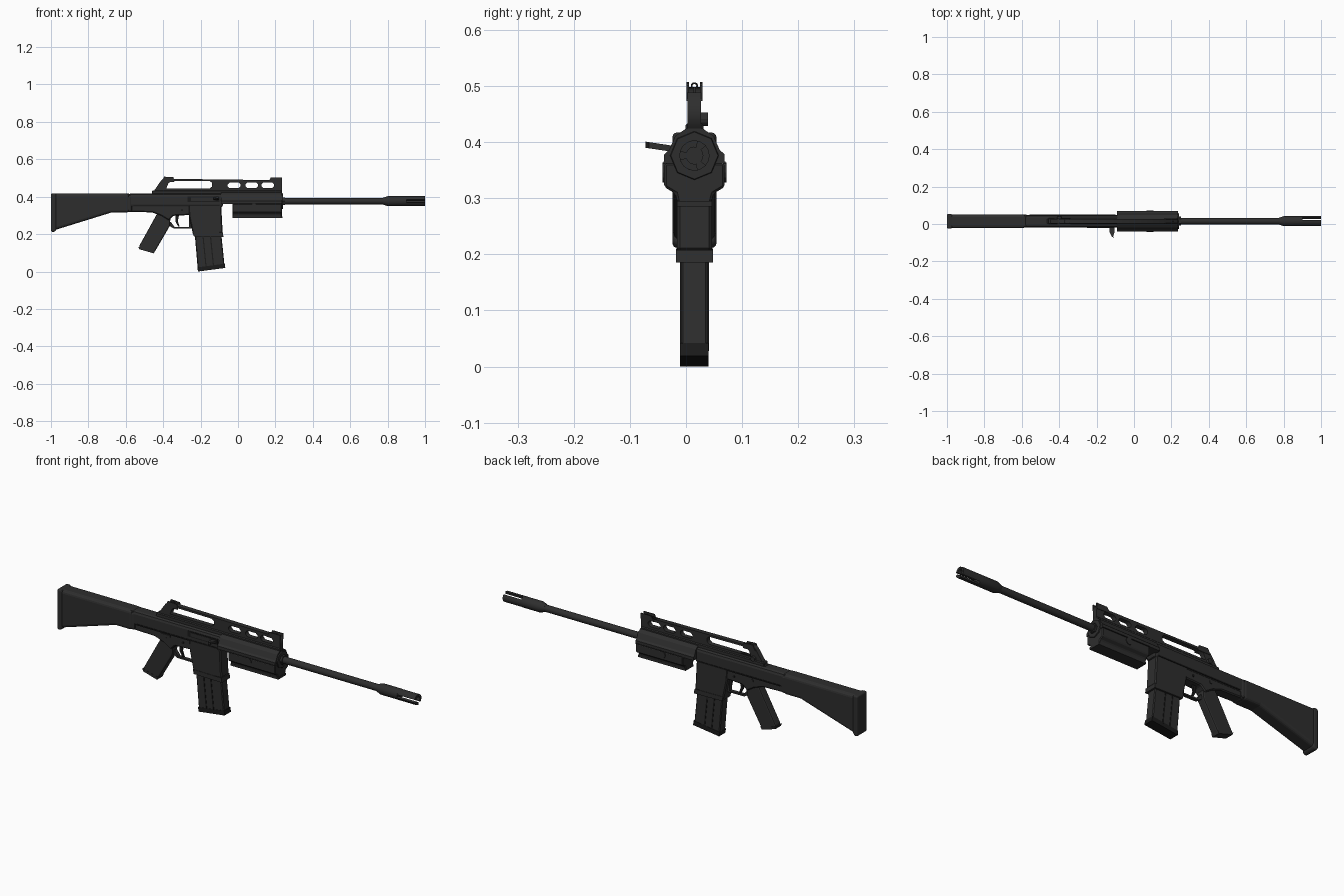
import bpy, bmesh, math
from mathutils import Vector

if "Cube" in bpy.data.objects:
    bpy.data.objects.remove(bpy.data.objects["Cube"])

CY = 0.015          # centre plane of the long body
AX = 0.378          # bore height


def material(name, v):
    m = bpy.data.materials.new(name)
    m.diffuse_color = (v, v, v, 1)
    m.use_nodes = True
    m.node_tree.nodes["Principled BSDF"].inputs["Base Color"].default_value = m.diffuse_color
    return m


GREY = material("dark grey", 0.027)
BLACK = material("near black", 0.011)


def finish(name, bm, mat, bevel=0, seg=1, smooth=False):
    bmesh.ops.recalc_face_normals(bm, faces=bm.faces)
    me = bpy.data.meshes.new(name)
    bm.to_mesh(me)
    bm.free()
    ob = bpy.data.objects.new(name, me)
    bpy.context.collection.objects.link(ob)
    me.materials.append(mat)
    if bevel:
        b = ob.modifiers.new("edge", 'BEVEL')
        b.width, b.segments, b.limit_method = bevel, seg, 'ANGLE'
        b.angle_limit = math.radians(35)
    if smooth:
        bpy.ops.object.select_all(action='DESELECT')
        ob.select_set(True)
        bpy.context.view_layer.objects.active = ob
        bpy.ops.object.shade_smooth_by_angle(angle=math.radians(35))
    return ob


def loft(name, a, b, mat=GREY, **kw):
    """Solid between two matching outlines."""
    bm = bmesh.new()
    va, vb = [bm.verts.new(p) for p in a], [bm.verts.new(p) for p in b]
    bm.faces.new(va)
    bm.faces.new(vb)
    for i in range(len(va)):
        j = (i + 1) % len(va)
        bm.faces.new((va[i], va[j], vb[j], vb[i]))
    return finish(name, bm, mat, **kw)


def side(name, pts, half, y=CY, mat=GREY, **kw):
    """Side profile in x, z given a thickness across y."""
    return loft(name, [(x, y - half, z) for x, z in pts],
                [(x, y + half, z) for x, z in pts], mat, **kw)


def along(name, pts, x0, x1, mat=GREY, **kw):
    """Cross-section in y, z swept along x."""
    return loft(name, [(x0, y, z) for y, z in pts],
                [(x1, y, z) for y, z in pts], mat, **kw)


def box(name, x0, x1, z0, z1, half, y=CY, mat=GREY, **kw):
    return side(name, [(x0, z0), (x1, z0), (x1, z1), (x0, z1)], half, y, mat, **kw)


def lathe(name, rings, n=16, y=CY, z=AX, mat=GREY):
    """Rings of (x, radius) turned around the bore line."""
    bm = bmesh.new()
    loops = [[bm.verts.new((x, y + r * math.cos(2 * math.pi * i / n),
                            z + r * math.sin(2 * math.pi * i / n)))
              for i in range(n)] for x, r in rings]
    bm.faces.new(loops[0])
    bm.faces.new(loops[-1])
    for a, b in zip(loops, loops[1:]):
        for i in range(n):
            j = (i + 1) % n
            bm.faces.new((a[i], a[j], b[j], b[i]))
    return finish(name, bm, mat, smooth=True)


def button(name, x, z, y, r, depth, mat=GREY, n=12):
    pts = [(x + r * math.cos(2 * math.pi * i / n), z + r * math.sin(2 * math.pi * i / n))
           for i in range(n)]
    return side(name, pts, depth, y, mat)


def mirrored(half):
    return [(CY + y, z) for y, z in half] + [(CY - y, z) for y, z in reversed(half)]


# Barrel and flash hider with three prongs
lathe("barrel", [(0.2, 0.017), (0.8, 0.017)])
lathe("barrel_collar", [(0.2, 0.024), (0.25, 0.024)], n=6)
lathe("flash_hider", [(0.775, 0.018), (0.80, 0.027), (0.90, 0.027)])
for k in range(3):
    mid = math.radians(120 * k)
    arc = [mid + math.radians(a) for a in (-43, -21, 0, 21, 43)]
    ring = [(0.027, a) for a in arc] + [(0.015, a) for a in reversed(arc)]
    along("hider_prong", [(CY + r * math.cos(a), AX + r * math.sin(a)) for r, a in ring],
          0.895, 1.0, smooth=True)

# Handguard halves and front cap
along("upper_handguard", mirrored([(.015, .426), (.034, .413), (.045, .388), (.054, .38),
                                   (.054, .364)]), -0.09, 0.235)
along("lower_handguard", mirrored([(.052, .365), (.054, .36), (.054, .322), (.034, .31),
                                   (.029, .289)]), -0.03, 0.235, bevel=0.004)
lathe("handguard_cap", [(0.225, 0.046), (0.24, 0.042)], n=8)
box("handguard_skirt", -0.03, 0.238, 0.287, 0.297, 0.031)
for s in (-1, 1):
    button("handguard_latch", 0.085, 0.348, CY + s * 0.054, 0.018, 0.003)
    box("handguard_rib", -0.03, 0.235, 0.363, 0.367, 0.0015, CY + s * 0.054, BLACK)

# Receiver upper and lower
side("upper_receiver", [(-.59, .345), (-.08, .345), (-.08, .418), (-.59, .418)], 0.033,
     bevel=0.014, seg=2)
side("lower_receiver", [(-.60, .322), (-.46, .318), (-.41, .30), (-.37, .275), (-.345, .30),
                        (-.24, .305), (-.09, .31), (-.09, .362), (-.60, .362)], 0.028,
     bevel=0.005)
for s in (-1, 1):
    box("receiver_slot", -.56, -.10, 0.352, 0.358, 0.002, CY + s * 0.033, BLACK)
    button("pivot_pin", -.40, .335, CY + s * 0.029, 0.009, 0.002)
    button("trigger_pin", -.30, .33, CY + s * 0.029, 0.006, 0.002, BLACK)
box("ejection_port", -.27, -.10, .373, .402, 0.003, CY - 0.032, BLACK)
box("bolt_cover", -.25, -.12, .378, .397, 0.003, CY - 0.034)
box("selector_lever", -.42, -.37, .338, .348, 0.003, CY - 0.030)

# Charging handle hook
hook = [(-.105, -.015), (-.105, -.045), (-.112, -.066), (-.105, -.072),
        (-.118, -.070), (-.13, -.045), (-.13, -.015)]
loft("charging_handle", [(x, y, .384 - (y + .02) * .15) for x, y in hook],
     [(x, y, .395 - (y + .02) * .15) for x, y in hook])

# Carrying handle with cut-out windows
def rounded(x0, x1, z0, z1, c):
    return [(x0 + c, z0), (x1 - c, z0), (x1, z0 + c), (x1, z1 - c),
            (x1 - c, z1), (x0 + c, z1), (x0, z1 - c), (x0, z0 + c)]


outlines = [[(-.475, .41), (-.455, .425), (-.41, .49), (-.40, .50), (-.33, .497),
             (.235, .490), (.235, .415)],
            [(-.383, .447), (-.15, .447), (-.138, .457), (-.138, .476), (-.15, .485),
             (-.35, .487), (-.372, .475)]]
outlines += [rounded(x, x + .068, .448, .478, .01) for x in (-.055, .04, .125)]
cu = bpy.data.curves.new("carry_handle", 'CURVE')
cu.dimensions, cu.fill_mode, cu.extrude = '2D', 'BOTH', 0.012
for o in outlines:
    sp = cu.splines.new('POLY')
    sp.points.add(len(o) - 1)
    for p, (x, z) in zip(sp.points, o):
        p.co = (x, z, 0, 1)
    sp.use_cyclic_u = True
tmp = bpy.data.objects.new("handle_outline", cu)
bpy.context.collection.objects.link(tmp)
me = bpy.data.meshes.new_from_object(tmp.evaluated_get(bpy.context.evaluated_depsgraph_get()))
bpy.data.objects.remove(tmp)
handle = bpy.data.objects.new("carry_handle", me)
bpy.context.collection.objects.link(handle)
handle.rotation_euler.x = math.pi / 2
handle.location.y = CY
me.materials.clear()
me.materials.append(GREY)
box("handle_base", -.46, .235, .41, .436, 0.016, bevel=0.004)

# Sights: paired ears, ring and post, adjustment knob
for s in (-1, 1):
    side("rear_sight_ear", [(-.41, .48), (-.34, .48), (-.345, .506), (-.395, .509)],
         0.002, CY + s * 0.012)
    side("front_sight_ear", [(.16, .478), (.235, .475), (.235, .504), (.175, .504)],
         0.002, CY + s * 0.012)
bpy.ops.mesh.primitive_torus_add(location=(-.37, CY, .502), rotation=(0, math.pi / 2, 0),
                                 major_radius=.005, minor_radius=.0016,
                                 major_segments=12, minor_segments=6)
ring = bpy.context.object
ring.name = "rear_sight_ring"
ring.data.materials.append(GREY)
box("front_sight_post", .205, .211, .48, .500, 0.0015)
button("sight_knob", -.40, .443, CY + 0.018, 0.012, 0.006)

# Stock with comb and butt plate
side("stock", [(-.985, .222), (-.675, .318), (-.58, .318), (-.58, .417), (-.985, .417)],
     0.037, bevel=0.014, seg=3)
box("stock_comb", -.99, -.575, .398, .418, 0.030, bevel=0.008, seg=2)
box("stock_ferrule", -.60, -.565, .32, .413, 0.035, bevel=0.012, seg=2)
side("butt_plate", [(-1, .216), (-.985, .212), (-.972, .222), (-.972, .419), (-1, .419)],
     0.039, bevel=0.012, seg=3)

# Pistol grip
side("pistol_grip", [(-.425, .325), (-.53, .135), (-.522, .124), (-.45, .103), (-.44, .116),
                     (-.365, .245), (-.36, .30)], 0.021, bevel=0.008, seg=2)
side("grip_cap", [(-.533, .134), (-.527, .121), (-.45, .099), (-.443, .113)], 0.022)

# Trigger and guard
side("trigger_guard", [(-.375, .262), (-.365, .245), (-.345, .233), (-.25, .232),
                       (-.25, .239), (-.34, .241), (-.36, .268)], 0.009)
box("guard_front", -.262, -.245, .232, .31, 0.010)
side("trigger", [(-.335, .305), (-.335, .27), (-.32, .243), (-.312, .243), (-.322, .272),
                 (-.315, .305)], 0.005, mat=BLACK)

# Magazine well, lip and ribbed magazine
side("magazine_well", [(-.265, .36), (-.262, .30), (-.24, .197), (-.082, .208), (-.09, .36)],
     0.031, bevel=0.005)
side("magazine_lip", [(-.241, .212), (-.236, .19), (-.078, .187), (-.081, .21)], 0.033)
side("magazine", [(-.232, .21), (-.215, .012), (-.072, .033), (-.09, .21)], 0.024, bevel=0.004)
side("magazine_base", [(-.217, .024), (-.214, .002), (-.068, .021), (-.071, .044)],
     0.0255, mat=BLACK)
for s in (-1, 1):
    for x in (-.19, -.15):
        side("magazine_rib", [(x, .19), (x + .006, .19), (x + .022, .03), (x + .016, .03)],
             0.0015, CY + s * 0.0245, BLACK)

# Stand the lowest point on the floor
bpy.context.view_layer.update()
low = min((o.matrix_world @ Vector(c)).z for o in bpy.data.objects for c in o.bound_box)
for o in bpy.data.objects:
    o.location.z -= low
